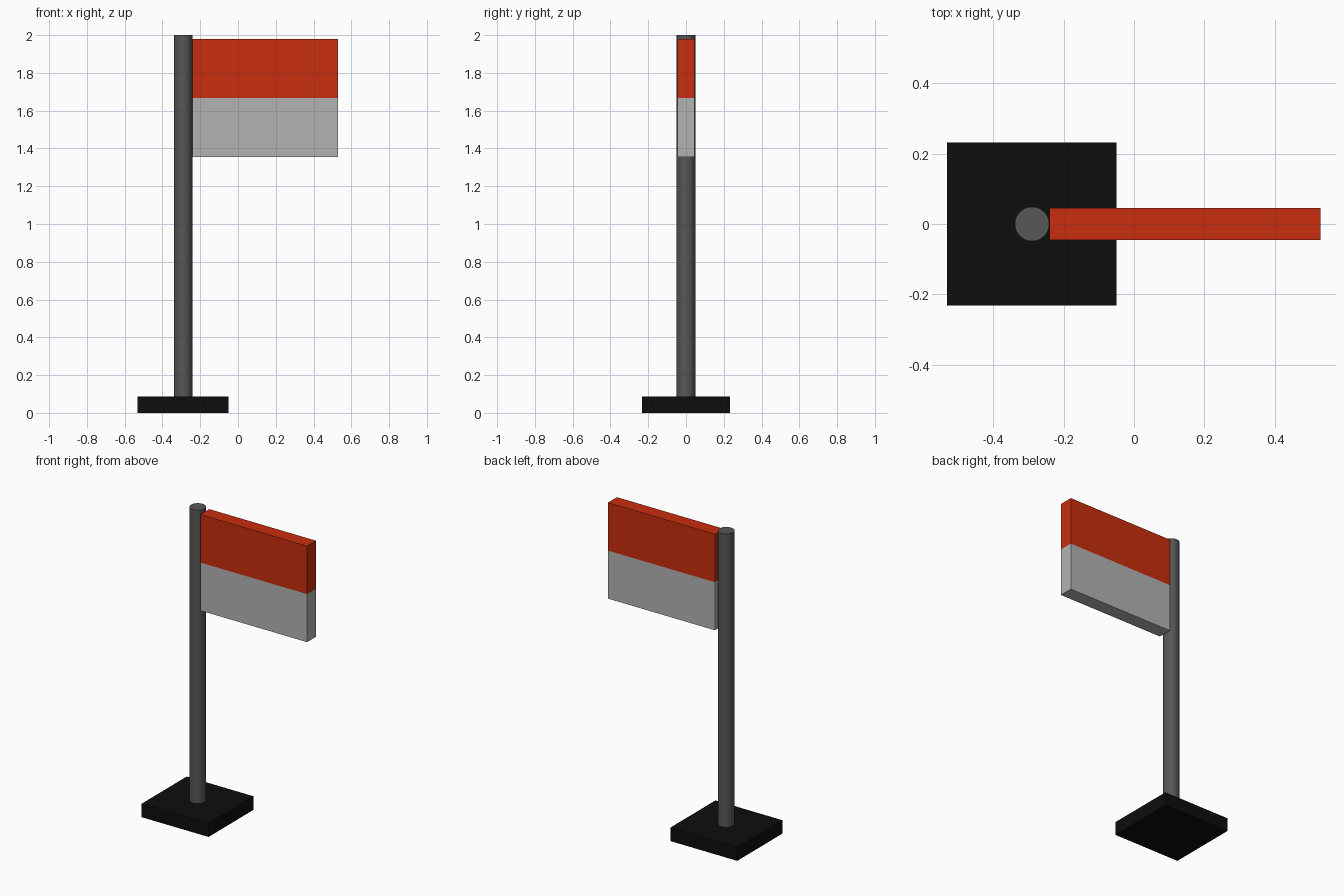
import bpy, bmesh
from mathutils import Vector

if "Cube" in bpy.data.objects:
    bpy.data.objects.remove(bpy.data.objects["Cube"])


def material(name, rgb):
    m = bpy.data.materials.new(name)
    m.diffuse_color = (*rgb, 1)
    m.use_nodes = True
    m.node_tree.nodes["Principled BSDF"].inputs["Base Color"].default_value = m.diffuse_color
    return m


def box(name, lo, hi, *mats):
    lo, hi = Vector(lo), Vector(hi)
    bm = bmesh.new()
    bmesh.ops.create_cube(bm, size=1)
    for v in bm.verts:
        v.co = Vector((v.co[i] + 0.5) * (hi[i] - lo[i]) + lo[i] for i in range(3))
    # one horizontal band per material
    for k in range(1, len(mats)):
        z = lo.z + (hi.z - lo.z) * k / len(mats)
        bmesh.ops.bisect_plane(bm, geom=bm.verts[:] + bm.edges[:] + bm.faces[:],
                               plane_co=(0, 0, z), plane_no=(0, 0, 1))
    for f in bm.faces:
        t = (f.calc_center_median().z - lo.z) / (hi.z - lo.z)
        f.material_index = min(int(t * len(mats)), len(mats) - 1)
    mesh = bpy.data.meshes.new(name)
    bm.to_mesh(mesh)
    bm.free()
    for m in mats:
        mesh.materials.append(m)
    ob = bpy.data.objects.new(name, mesh)
    bpy.context.collection.objects.link(ob)
    return ob


black = material("base_black", (0.004, 0.004, 0.004))
dark = material("pole_grey", (0.095, 0.095, 0.095))
red = material("flag_red", (0.58, 0.027, 0.004))
pale = material("flag_grey", (0.45, 0.45, 0.45))

# Square foot
box("base", (-0.532, -0.232, 0), (-0.05, 0.232, 0.088), black)

# Upright pole standing on the foot
bottom, top = 0.088, 2.0
bpy.ops.mesh.primitive_cylinder_add(vertices=32, radius=0.049, depth=top - bottom,
                                    location=(-0.29, 0, (bottom + top) / 2))
pole = bpy.context.object
pole.name = "pole"
pole.data.materials.append(dark)
bpy.ops.object.shade_smooth_by_angle()

# Two-band flag: grey below, red above
box("flag", (-0.24, -0.046, 1.354), (0.53, 0.046, 1.98), pale, red)
